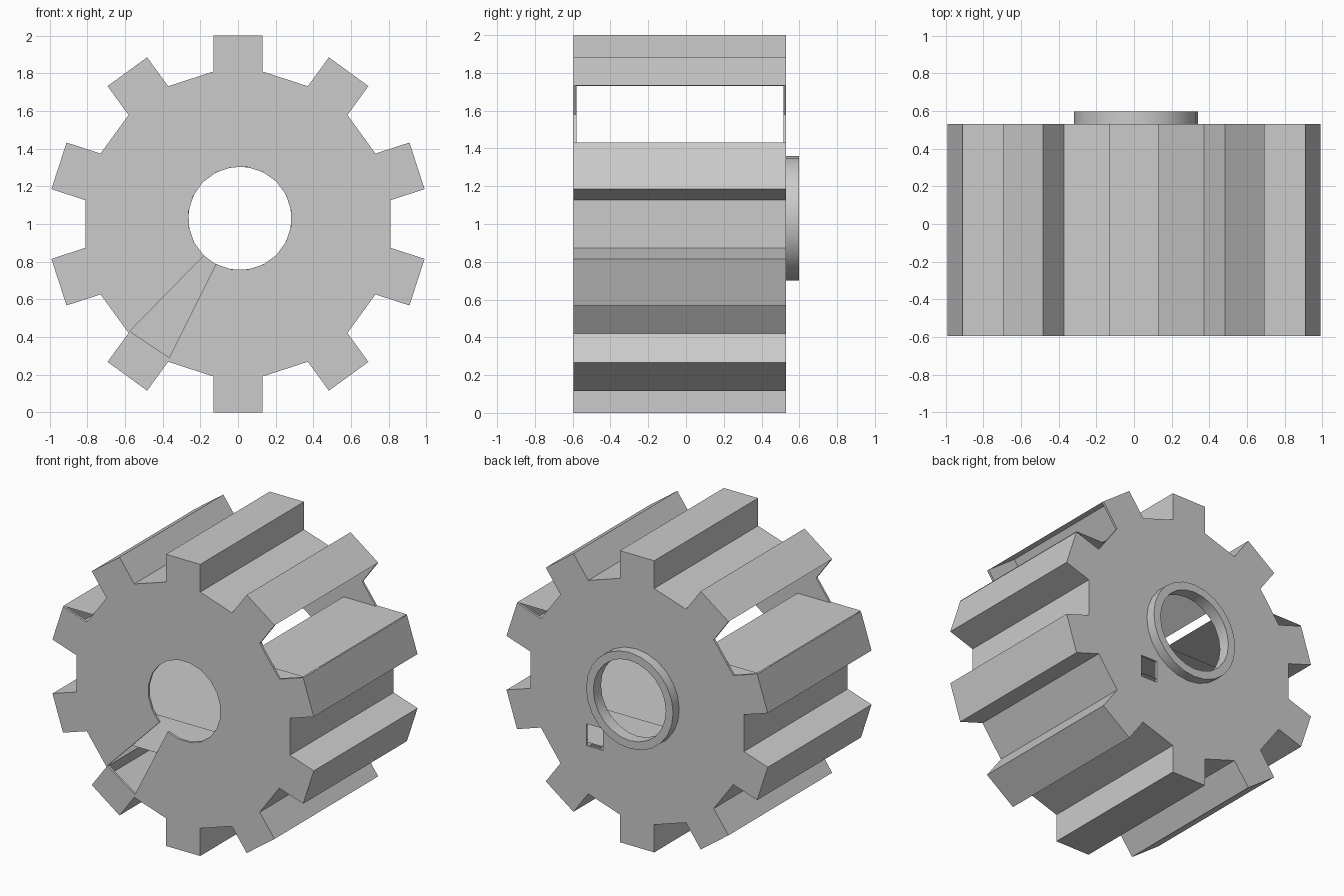
import bpy, bmesh, math

if "Cube" in bpy.data.objects:
    bpy.data.objects.remove(bpy.data.objects["Cube"])

FRONT, BACK = -0.595, 0.53      # gear end planes
BORE = (0.01, 1.03)             # bore centre in x, z
THICK = 0.015


def gear_outline():
    """Ten-tooth outline in x, z; four points per tooth, tooth 0 on top."""
    pts = []
    for i in range(10):
        a = math.radians(90 + 36 * i)
        c, s = math.cos(a), math.sin(a)
        for r, t in ((0.81, -0.13), (1, -0.13), (1, 0.13), (0.81, 0.13)):
            pts.append((r * c - t * s, 1 + r * s + t * c))
    return pts


def arc(radius, start=0, end=360, n=24, closed=True):
    steps = n if closed else n + 1
    return [(BORE[0] + radius * math.cos(math.radians(start + (end - start) * k / n)),
             BORE[1] + radius * math.sin(math.radians(start + (end - start) * k / n)))
            for k in range(steps)]


def plate(name, loops, y0, y1, smooth=False):
    """Flat plate in the x, z plane; loops after the first are holes."""
    cu = bpy.data.curves.new(name, 'CURVE')
    cu.dimensions = '2D'
    cu.fill_mode = 'BOTH'
    cu.extrude = (y1 - y0) / 2
    for loop in loops:
        sp = cu.splines.new('POLY')
        sp.points.add(len(loop) - 1)
        for p, (x, z) in zip(sp.points, loop):
            p.co = (x, z, 0, 1)
        sp.use_cyclic_u = True
    ob = bpy.data.objects.new(name, cu)
    ob.location.y = (y0 + y1) / 2
    ob.rotation_euler.x = math.pi / 2
    bpy.context.collection.objects.link(ob)
    bpy.ops.object.select_all(action='DESELECT')
    ob.select_set(True)
    bpy.context.view_layer.objects.active = ob
    bpy.ops.object.convert(target='MESH')
    ob = bpy.context.object
    ob.name = name
    if smooth:
        bpy.ops.object.shade_smooth_by_angle(angle=math.radians(30))
    else:
        bpy.ops.object.shade_flat()


def strips(name, segments):
    """Sheets running the full depth of the gear, one per x, z segment."""
    bm = bmesh.new()
    for (xa, za), (xb, zb) in segments:
        bm.faces.new([bm.verts.new(co) for co in (
            (xa, FRONT, za), (xa, BACK, za), (xb, BACK, zb), (xb, FRONT, zb))])
    bmesh.ops.remove_doubles(bm, verts=bm.verts, dist=0.0001)
    me = bpy.data.meshes.new(name)
    bm.to_mesh(me)
    bm.free()
    bpy.context.collection.objects.link(bpy.data.objects.new(name, me))


outline = gear_outline()

# toothed shell, open at the two upper side valleys
open_edges = {9 * 4, 8 * 4 + 3, 8 * 4 + 2, 1 * 4 + 2, 1 * 4 + 3, 2 * 4}
strips("toothed_shell", [(outline[k], outline[(k + 1) % 40])
                         for k in range(40) if k not in open_edges])

# front plate with a keyhole: bore plus wedge slot
keyhole = arc(0.275, 242.5, 586, 19, closed=False) + [(-0.575, 0.43), (-0.365, 0.29)]
plate("front_plate", [outline, keyhole], FRONT, FRONT + THICK)

# back plate with bore and small square hole
square = [(0.26, 0.595), (0.385, 0.595), (0.385, 0.745), (0.26, 0.745)]
plate("back_plate", [outline, arc(0.275), square], BACK - THICK, BACK)

# raised collar on the back
plate("collar", [arc(0.33), arc(0.275)], BACK, 0.597, smooth=True)

# inner horizontal sheets and the shelves over the side teeth
strips("inner_sheets", [((-0.81, 0.88), (0.81, 0.88)), ((-0.725, 0.62), (0.725, 0.62))])
strips("tooth_shelves", [((s * 0.91, 1.437), (s * 0.44, 1.437)) for s in (-1, 1)])
